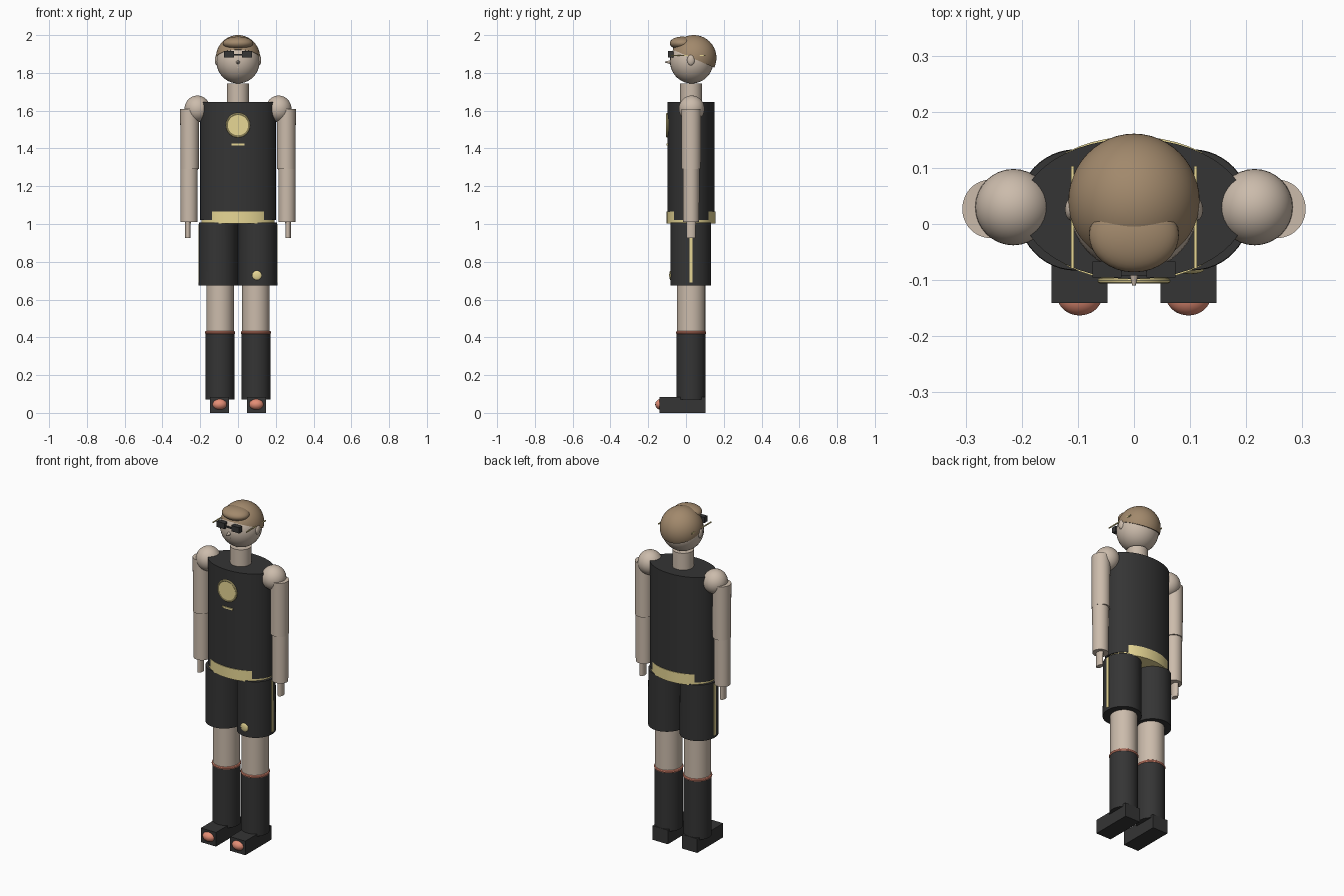
import bpy, bmesh, math
from mathutils import Matrix, Vector

if "Cube" in bpy.data.objects:
    bpy.data.objects.remove(bpy.data.objects["Cube"])

CY = 0.027  # depth of the body axis


def material(name, rgb):
    m = bpy.data.materials.new(name)
    m.diffuse_color = (*rgb, 1)
    m.use_nodes = True
    m.node_tree.nodes["Principled BSDF"].inputs["Base Color"].default_value = m.diffuse_color
    return m


SKIN = material("skin", (0.60, 0.50, 0.41))
BLACK = material("black_cloth", (0.035, 0.035, 0.035))
GOLD = material("gold", (0.80, 0.68, 0.30))
HAIR = material("hair_brown", (0.36, 0.25, 0.15))
ORANGE = material("orange", (0.78, 0.27, 0.18))


def finish(name, bm, mat, loc=(0, 0, 0), scale=(1, 1, 1), rot=None):
    bm.transform(Matrix.Diagonal((*scale, 1)))
    if rot:
        bm.transform(rot)
    bm.transform(Matrix.Translation(loc))
    bmesh.ops.recalc_face_normals(bm, faces=bm.faces)
    me = bpy.data.meshes.new(name)
    bm.to_mesh(me)
    bm.free()
    ob = bpy.data.objects.new(name, me)
    bpy.context.collection.objects.link(ob)
    me.materials.append(mat)
    bpy.context.view_layer.objects.active = ob
    bpy.ops.object.select_all(action='DESELECT')
    ob.select_set(True)
    bpy.ops.object.shade_smooth_by_angle(angle=math.radians(35))
    return ob


def tube(name, x, y, z0, z1, rx, ry, mat, taper=1.0):
    bm = bmesh.new()
    bmesh.ops.create_cone(bm, cap_ends=True, segments=48, radius1=taper, radius2=1, depth=1)
    return finish(name, bm, mat, (x, y, (z0 + z1) / 2), (rx, ry, z1 - z0))


def ball(name, loc, radii, mat):
    bm = bmesh.new()
    bmesh.ops.create_uvsphere(bm, u_segments=32, v_segments=20, radius=1)
    return finish(name, bm, mat, loc, radii)


def box(name, loc, size, mat):
    bm = bmesh.new()
    bmesh.ops.create_cube(bm, size=1)
    return finish(name, bm, mat, loc, size)


def front_cone(name, loc, r1, r2, depth, mat):
    # cone or disc whose narrow end points to the front
    bm = bmesh.new()
    bmesh.ops.create_cone(bm, cap_ends=True, segments=40, radius1=r1, radius2=r2, depth=depth)
    return finish(name, bm, mat, loc, rot=Matrix.Rotation(math.pi / 2, 4, 'X'))


def ring(name, loc, major, minor, mat, rot=None):
    bm = bmesh.new()
    n, k = 48, 10
    rows = []
    for i in range(n):
        a = 2 * math.pi * i / n
        row = []
        for j in range(k):
            b = 2 * math.pi * j / k
            r = major + minor * math.cos(b)
            row.append(bm.verts.new((r * math.cos(a), r * math.sin(a), minor * math.sin(b))))
        rows.append(row)
    for i in range(n):
        for j in range(k):
            p, q, jj = rows[i], rows[(i + 1) % n], (j + 1) % k
            bm.faces.new((p[j], q[j], q[jj], p[jj]))
    return finish(name, bm, mat, loc, rot=rot)


# Head, neck and hair
tube("neck", 0, CY, 1.60, 1.745, 0.058, 0.058, SKIN)
ball("head", (0, 0.03, 1.862), (0.115, 0.115, 0.118), SKIN)
bm = bmesh.new()
bmesh.ops.create_uvsphere(bm, u_segments=48, v_segments=32, radius=0.12)
cut = bmesh.ops.bisect_plane(bm, geom=bm.verts[:] + bm.edges[:] + bm.faces[:],
                             plane_co=Vector((0, 0, -0.005)),
                             plane_no=Vector((0, -0.095, -0.22)).normalized() * -1,
                             clear_inner=True)
bmesh.ops.holes_fill(bm, edges=[e for e in bm.edges if e.is_boundary], sides=0)
finish("hair_cap", bm, HAIR, (0, 0.041, 1.88), (0.975, 1, 1))
ball("hair_fringe", (0, -0.020, 1.957), (0.080, 0.066, 0.035), HAIR)

# Face
front_cone("nose", (0, -0.092, 1.857), 0.012, 0.003, 0.036, SKIN)
box("glasses_bridge", (0, -0.088, 1.897), (0.05, 0.008, 0.008), BLACK)
box("mouth", (0, -0.077, 1.828), (0.012, 0.006, 0.003), SKIN)

# Torso, belt and chest badge
tube("shirt", 0, CY, 1.02, 1.645, 0.20, 0.125, BLACK)
tube("belt", 0, CY, 1.003, 1.067, 0.193, 0.129, GOLD)
front_cone("chest_disc", (0, -0.097, 1.523), 0.060, 0.060, 0.014, GOLD)
ring("chest_disc_rim", (0, -0.101, 1.523), 0.060, 0.005, GOLD, Matrix.Rotation(math.pi / 2, 4, 'X'))
box("chest_bar", (0, -0.098, 1.420), (0.07, 0.010, 0.010), GOLD)

# Paired parts
for s, side in ((-1, "right"), (1, "left")):
    ball(side + "_ear", (s * 0.111, 0.026, 1.868), (0.012, 0.020, 0.028), SKIN)
    box(side + "_lens", (s * 0.048, -0.081, 1.899), (0.052, 0.028, 0.034), BLACK)
    box(side + "_glasses_arm", (s * 0.1095, 0.012, 1.893), (0.005, 0.182, 0.006), GOLD)
    # arm
    ball(side + "_shoulder", (s * 0.215, CY + 0.003, 1.61), (0.068, 0.068, 0.070), SKIN)
    tube(side + "_upper_arm", s * 0.256, CY, 1.29, 1.61, 0.050, 0.052, SKIN, 0.98)
    tube(side + "_forearm", s * 0.259, CY, 1.01, 1.305, 0.046, 0.044, SKIN, 0.97)
    tube(side + "_hand", s * 0.265, CY, 0.925, 1.02, 0.015, 0.025, SKIN, 0.95)
    # shorts
    tube(side + "_shorts_leg", s * 0.104, CY - 0.002, 0.675, 1.008, 0.103, 0.107, BLACK, 1.01)
    box(side + "_shorts_stripe", (s * 0.206, CY, 0.845), (0.008, 0.017, 0.31), GOLD)
    # leg, sock and shoe
    tube(side + "_leg", s * 0.095, CY, 0.40, 0.72, 0.073, 0.075, SKIN)
    tube(side + "_sock", s * 0.095, CY, 0.07, 0.428, 0.0765, 0.0765, BLACK)
    ring(side + "_sock_band", (s * 0.095, CY, 0.425), 0.070, 0.010, ORANGE)
    box(side + "_shoe", (s * 0.097, -0.018, 0.042), (0.10, 0.245, 0.084), BLACK)
    ball(side + "_toe_cap", (s * 0.097, -0.128, 0.045), (0.040, 0.035, 0.030), ORANGE)

# Badge on the shorts
ball("shorts_badge", (0.10, -0.081, 0.728), (0.025, 0.008, 0.025), GOLD)
